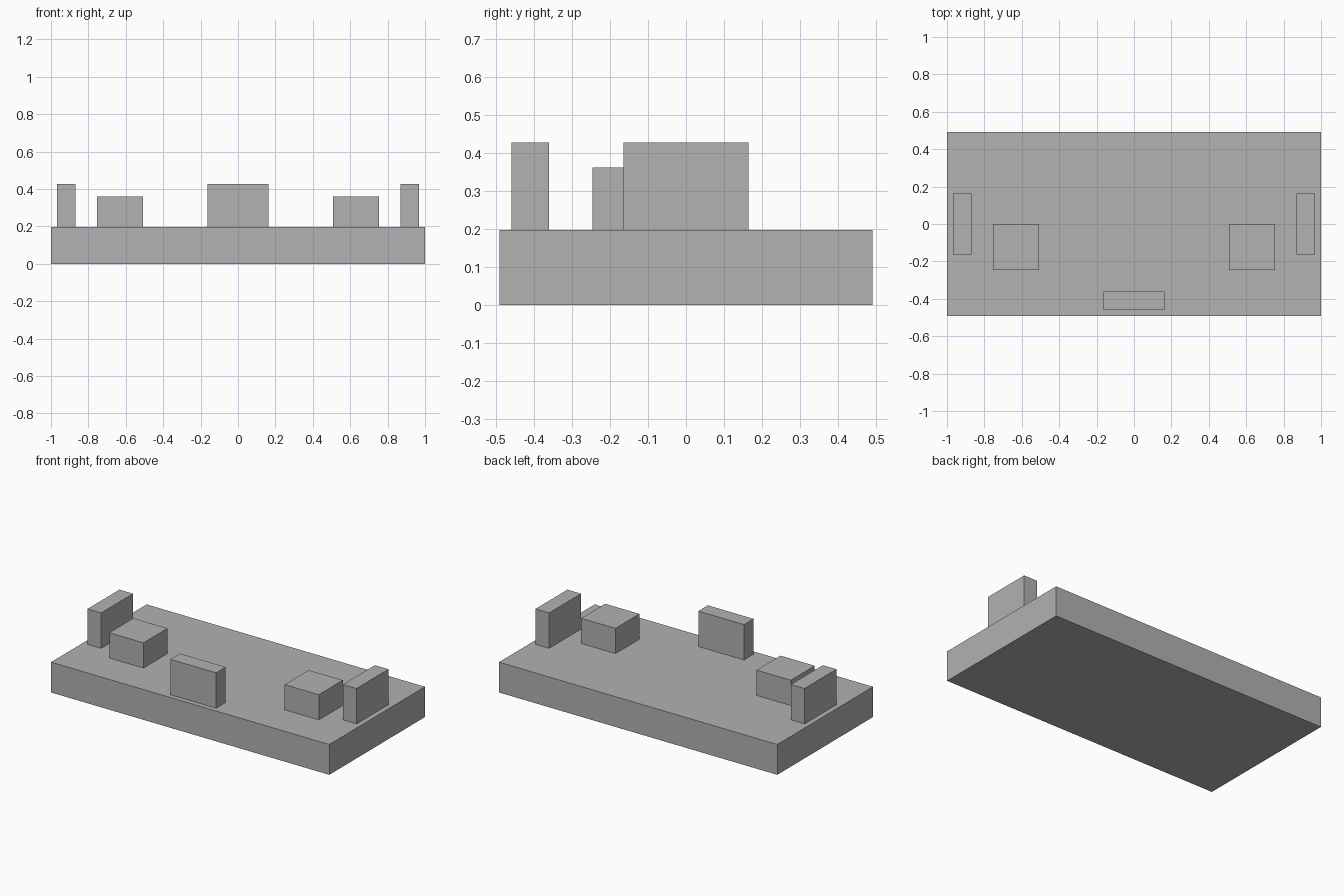
import bpy

cube = bpy.data.objects.get("Cube")
if cube:
    bpy.data.objects.remove(cube, do_unlink=True)

GREY = (0.445, 0.445, 0.445, 1)
grey = bpy.data.materials.new("plain_grey")
grey.use_nodes = True
grey.diffuse_color = GREY
grey.node_tree.nodes["Principled BSDF"].inputs["Base Color"].default_value = GREY


def box(name, x, y, z, size):
    """Box centred on x, y with its underside at z."""
    bpy.ops.mesh.primitive_cube_add(size=1, location=(x, y, z + size[2] / 2))
    obj = bpy.context.object
    obj.name = name
    obj.scale = size
    bpy.ops.object.transform_apply(location=False, rotation=False, scale=True)
    obj.data.materials.append(grey)


# Base slab and the upright block at the front edge
SLAB_TOP = 0.197
box("base_slab", 0, 0, 0, (2, 0.982, SLAB_TOP))
box("front_block", 0, -0.41, SLAB_TOP, (0.328, 0.098, 0.23))

# Mirrored pairs: low square blocks and upright end blocks
for side, sign in (("left", 1), ("right", -1)):
    box(side + "_square_block", sign * 0.63, -0.123, SLAB_TOP, (0.246, 0.246, 0.164))
    box(side + "_end_block", sign * 0.918, 0, SLAB_TOP, (0.098, 0.328, 0.23))
